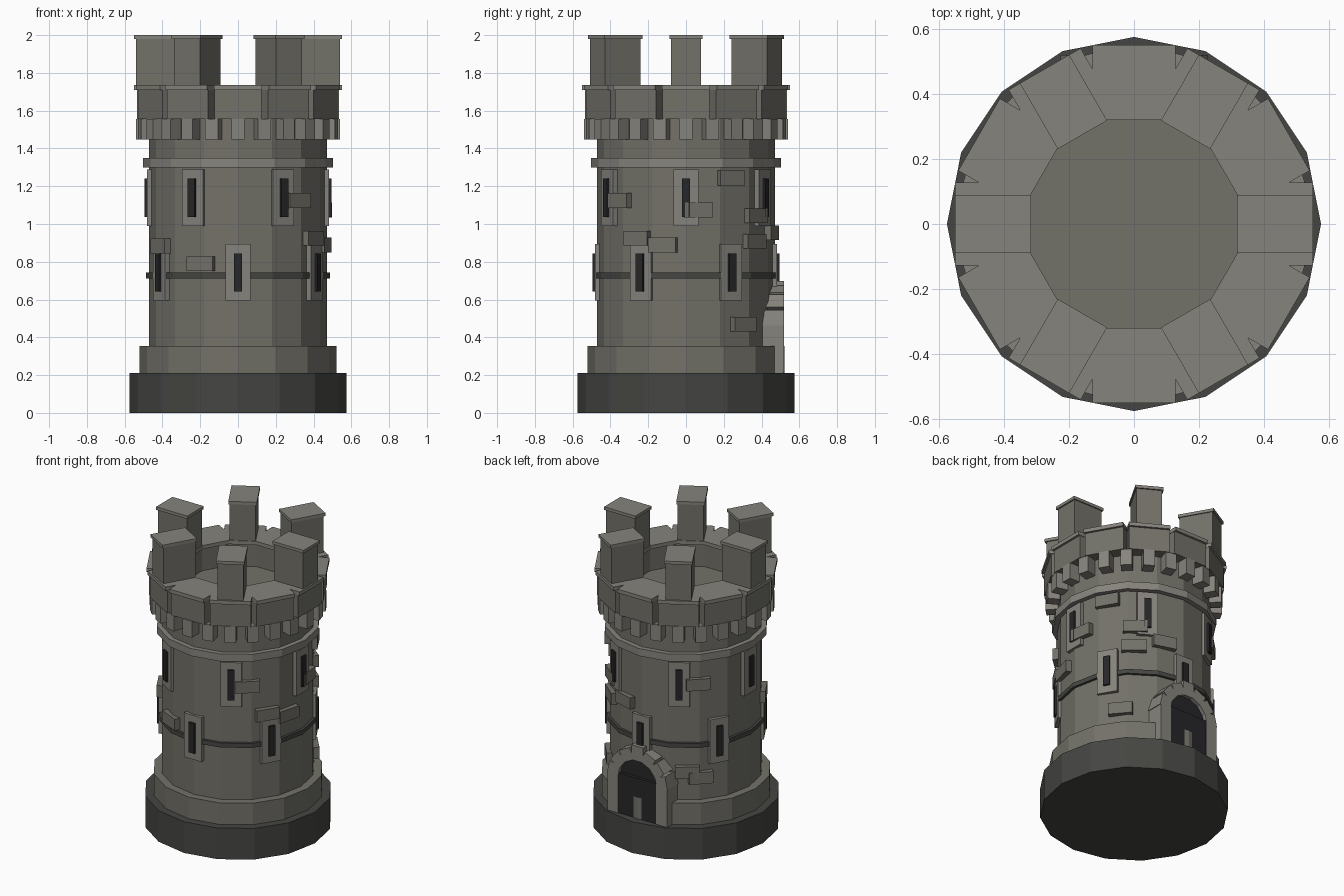
import bpy, bmesh
from math import cos, sin, pi, radians
from mathutils import Matrix, Vector

if "Cube" in bpy.data.objects:
    bpy.data.objects.remove(bpy.data.objects["Cube"])


def material(name, rgb):
    m = bpy.data.materials.new(name)
    m.diffuse_color = (*rgb, 1)
    m.use_nodes = True
    m.node_tree.nodes["Principled BSDF"].inputs["Base Color"].default_value = m.diffuse_color
    return m


STONE = material("stone", (0.17, 0.165, 0.14))
LIGHT = material("light_stone", (0.24, 0.23, 0.205))
DARK = material("dark_stone", (0.06, 0.06, 0.055))
BLACK = material("opening", (0.02, 0.02, 0.022))


def finish(name, bm, mat):
    bmesh.ops.recalc_face_normals(bm, faces=bm.faces)
    me = bpy.data.meshes.new(name)
    bm.to_mesh(me)
    bm.free()
    me.materials.append(mat)
    ob = bpy.data.objects.new(name, me)
    bpy.context.collection.objects.link(ob)
    return ob


def drum(name, r, z0, z1, mat, n=16):
    """Flat-sided drum with a corner on the x axis."""
    bm = bmesh.new()
    lo = [bm.verts.new((r * cos(2 * pi * i / n), r * sin(2 * pi * i / n), z0)) for i in range(n)]
    hi = [bm.verts.new((v.co.x, v.co.y, z1)) for v in lo]
    bm.faces.new(lo)
    bm.faces.new(hi)
    for i in range(n):
        j = (i + 1) % n
        bm.faces.new((lo[i], lo[j], hi[j], hi[i]))
    return finish(name, bm, mat)


def block(bm, angle, r0, r1, width, z0, z1):
    """Box facing outwards at a given angle (degrees)."""
    m = (Matrix.Rotation(radians(angle), 4, 'Z')
         @ Matrix.Translation(((r0 + r1) / 2, 0, (z0 + z1) / 2))
         @ Matrix.Diagonal((r1 - r0, width, z1 - z0, 1)))
    bmesh.ops.create_cube(bm, size=1, matrix=m)


def blocks(name, angles, r0, r1, width, z0, z1, mat):
    bm = bmesh.new()
    for a in angles:
        block(bm, a, r0, r1, width, z0, z1)
    return finish(name, bm, mat)


# Main round body, base steps and bands
drum("base", 0.575, 0, 0.21, DARK)
drum("plinth", 0.522, 0.2, 0.355, STONE)
drum("tower_wall", 0.47, 0.34, 1.56, STONE)
drum("middle_band", 0.487, 0.712, 0.742, DARK)
drum("upper_band", 0.502, 1.30, 1.35, LIGHT)

# Corbels under the parapet
blocks("corbels", [15 * i for i in range(24)], 0.43, 0.54, 0.07, 1.447, 1.557, LIGHT)

# Parapet of twelve straight blocks with coping
twelve = [30 * i for i in range(12)]
six = [60 * i for i in range(6)]
blocks("parapet_wall", twelve, 0.33, 0.535, 0.25, 1.555, 1.715, STONE)
blocks("parapet_coping", twelve, 0.32, 0.55, 0.256, 1.71, 1.735, LIGHT)

# Merlons with caps
blocks("merlons", six, 0.325, 0.54, 0.16, 1.73, 1.985, STONE)
blocks("merlon_caps", six, 0.317, 0.55, 0.175, 1.98, 2.0, LIGHT)

# Two staggered rows of slit windows
for row, shift, z in (("upper", 0, 0.99), ("lower", 30, 0.595)):
    angles = [a + shift for a in six]
    blocks(row + "_window_frames", angles, 0.42, 0.483, 0.13, z, z + 0.298, LIGHT)
    blocks(row + "_window_slits", angles, 0.42, 0.496, 0.042, z + 0.048, z + 0.25, BLACK)

# Scattered raised stones: angle, bottom height
stones = [(-114.5, 0.75), (-48, 1.085), (-33, 0.885), (-15, 0.85), (8, 1.035),
          (30, 1.205), (51, 1.005), (50, 0.87), (73, 0.915), (40, 0.43),
          (134, 1.1), (136, 0.47), (126, 0.51), (-150, 0.845)]
bm = bmesh.new()
for a, z in stones:
    block(bm, a, 0.42, 0.493, 0.15, z, z + 0.078)
finish("raised_stones", bm, STONE)

# Door leaf with dark arched panel behind it
blocks("door", [90], 0.38, 0.516, 0.29, 0.2, 0.48, BLACK)
bm = bmesh.new()
ARCH_Z = 0.455
rim = [(0.15 * cos(pi * i / 12), ARCH_Z + 0.15 * sin(pi * i / 12)) for i in range(13)]
face = bm.faces.new([bm.verts.new((x, 0.38, z)) for x, z in rim])
side = bmesh.ops.extrude_face_region(bm, geom=[face])
bmesh.ops.translate(bm, vec=(0, 0.115, 0),
                    verts=[g for g in side["geom"] if isinstance(g, bmesh.types.BMVert)])
finish("door_arch_panel", bm, BLACK)

# Door surround: jambs and seven arch stones
bm = bmesh.new()
for s in (-1, 1):
    m = Matrix.Translation((s * 0.182, 0.455, 0.335)) @ Matrix.Diagonal((0.08, 0.13, 0.27, 1))
    bmesh.ops.create_cube(bm, size=1, matrix=m)
for i in range(7):
    t = pi * (i + 0.5) / 7
    h = 0.1 if i == 3 else 0.08
    m = (Matrix.Translation((0, 0.455, ARCH_Z))
         @ Matrix.Rotation(-t, 4, 'Y')
         @ Matrix.Translation((0.142 + h / 2, 0, 0))
         @ Matrix.Diagonal((h, 0.13, 0.085, 1)))
    bmesh.ops.create_cube(bm, size=1, matrix=m)
finish("door_surround", bm, LIGHT)
